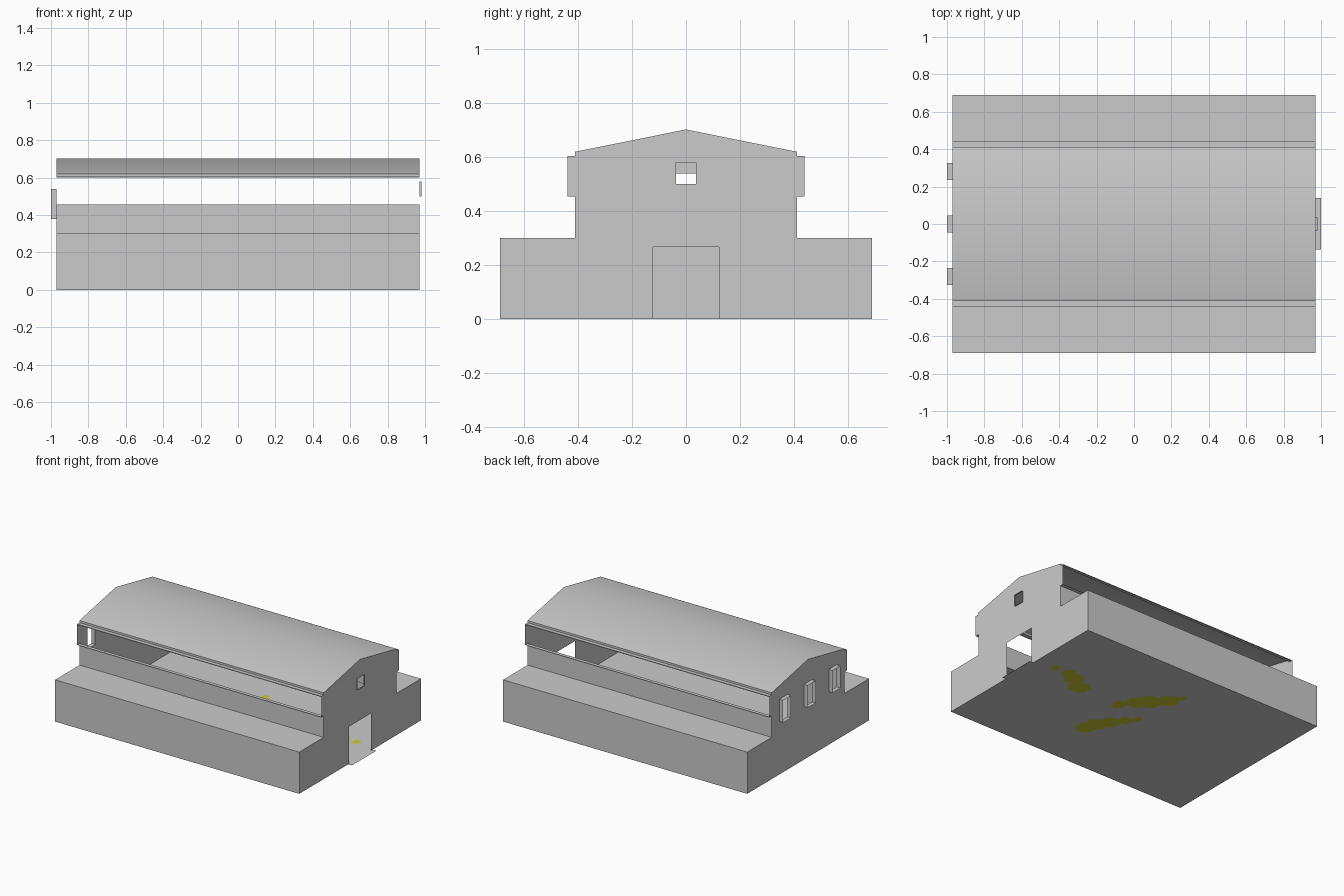
import bpy, bmesh, math

if "Cube" in bpy.data.objects:
    bpy.data.objects.remove(bpy.data.objects["Cube"])

L = 0.97          # half length of the building
W = 0.69          # half width of the lean-tos
U, E = 0.413, 0.44   # half width of upper walls, and of sills / eaves


def finish(name, bm):
    mesh = bpy.data.meshes.new(name)
    bm.to_mesh(mesh)
    bm.free()
    ob = bpy.data.objects.new(name, mesh)
    bpy.context.collection.objects.link(ob)
    return ob


def sheet(name, profile, x0=-L, x1=L, closed=False):
    """Extrude a (y, z) profile along x as a thin sheet."""
    bm = bmesh.new()
    a = [bm.verts.new((x0, y, z)) for y, z in profile]
    b = [bm.verts.new((x1, y, z)) for y, z in profile]
    n = len(profile)
    for i in range(n if closed else n - 1):
        j = (i + 1) % n
        bm.faces.new((a[i], b[i], b[j], a[j]))
    return finish(name, bm)


def mirrored(profile):
    return [(-y, z) for y, z in reversed(profile)]


def rect(yc, z0, z1, half):
    return [(yc - half, z0), (yc - half, z1), (yc + half, z1), (yc + half, z0)]


def end_wall(name, x, outline, holes):
    """Flat gable wall with window holes."""
    bm = bmesh.new()
    edges = []
    for loop in [outline] + holes:
        vs = [bm.verts.new((x, y, z)) for y, z in loop]
        edges += [bm.edges.new((vs[i], vs[(i + 1) % len(vs)])) for i in range(len(vs))]
    side = (math.copysign(1, x), 0, 0)
    bmesh.ops.triangle_fill(bm, edges=edges, use_beauty=True, normal=side)
    for f in bm.faces:
        f.normal_update()
        if f.normal.x * x < 0:
            f.normal_flip()
    return finish(name, bm)


# Side walls with lean-to roofs, and window sills
wall = [(-W, 0), (-W, 0.30), (-U, 0.30), (-U, 0.455)]
sill = [(-E, 0.455), (-U, 0.455)]
sheet("front_wall", wall)
sheet("back_wall", mirrored(wall))
sheet("front_sill", sill)
sheet("back_sill", mirrored(sill))

# Main roof with stepped eaves
eave = [(-E, 0.60), (-E, 0.605), (-U, 0.605), (-U, 0.62)]
roof = sheet("roof", eave + [(0, 0.703)] + mirrored(eave))
bpy.context.view_layer.objects.active = roof
roof.select_set(True)
bpy.ops.object.shade_smooth_by_angle(angle=math.radians(30))
roof.select_set(False)

# Gable end walls: door notch on the right, three windows on the left
half = [(-W, 0), (-W, 0.30), (-U, 0.30), (-U, 0.455), (-E, 0.455),
        (-E, 0.605), (-U, 0.605), (-U, 0.62)]
gable = half + [(0, 0.703)] + mirrored(half)
door = [(0.123, 0), (0.123, 0.267), (-0.123, 0.267), (-0.123, 0)]
loft = rect(0, 0.50, 0.58, 0.038)
windows = [rect(c, 0.38, 0.54, 0.045) for c in (-0.28, 0, 0.28)]
end_wall("right_end_wall", L, gable + door, [loft])
end_wall("left_end_wall", -L, gable, windows)

# Projecting window frames
sheet("loft_window_frame", loft, L, 0.98, True)
for i, w in enumerate(windows):
    sheet(f"window_frame_{i + 1}", w, -1.0, -L, True)

# Door sill plate
sheet("door_sill", [(-0.135, 0), (0.14, 0)], L, 1.0)

# Floor with yellow straw patches
straw = bpy.data.materials.new("straw")
straw.diffuse_color = (0.62, 0.6, 0.03, 1)
straw.use_nodes = True
straw.node_tree.nodes["Principled BSDF"].inputs["Base Color"].default_value = straw.diffuse_color
grey = bpy.data.materials.new("floor_grey")
grey.diffuse_color = (0.8, 0.8, 0.8, 1)
grey.use_nodes = True
grey.node_tree.nodes["Principled BSDF"].inputs["Base Color"].default_value = grey.diffuse_color
blobs = [(0.63, 0.15, 0.07), (0.54, 0.09, 0.07), (0.70, 0.19, 0.05), (0.81, 0.18, 0.03),
         (0.19, 0.08, 0.05), (0.13, 0.17, 0.07), (0.06, 0.24, 0.08), (-0.02, 0.32, 0.07),
         (-0.07, 0.40, 0.03), (0.17, -0.29, 0.06), (0.14, -0.21, 0.07),
         (0.09, -0.13, 0.07), (0.03, -0.05, 0.05), (-0.02, 0.01, 0.03)]
bm = bmesh.new()
bmesh.ops.create_grid(bm, x_segments=97, y_segments=69, size=1)
for v in bm.verts:
    v.co.x *= L
    v.co.y *= W
for f in bm.faces:
    c = f.calc_center_median()
    f.material_index = int(any(math.hypot(c.x - x, c.y - y) < r for x, y, r in blobs))
floor = finish("floor", bm)
# Only the straw is coloured; the rest keeps the plain default
floor.data.materials.append(None)
floor.data.materials.append(straw)
bpy.data.materials.remove(grey)
